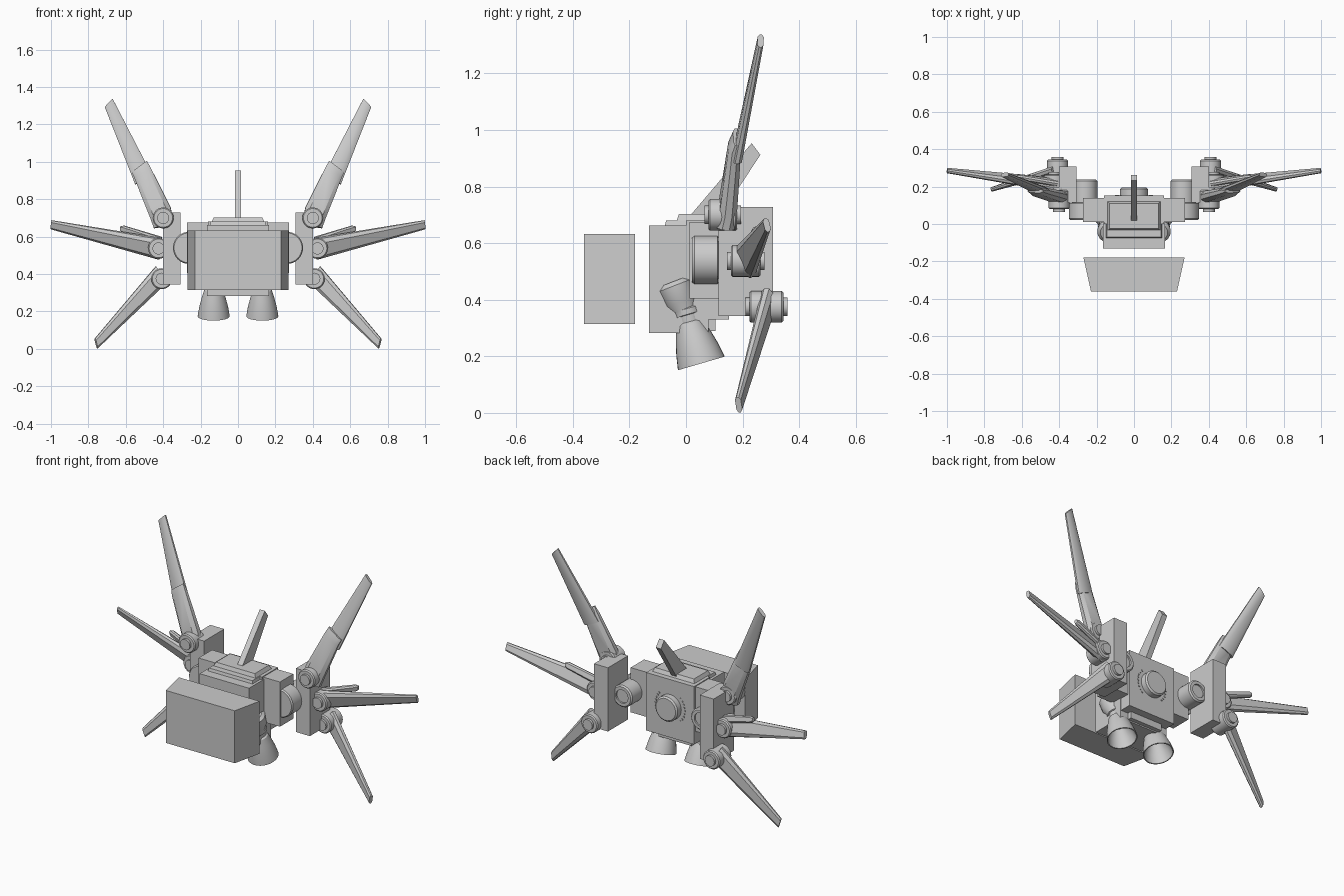
import bpy, bmesh, math
from mathutils import Vector, Matrix

cube = bpy.data.objects.get("Cube")
if cube:
    bpy.data.objects.remove(cube, do_unlink=True)

grey = bpy.data.materials.new("plain_grey")
grey.use_nodes = True
COLOUR = (0.6, 0.6, 0.6, 1)
grey.diffuse_color = COLOUR
grey.node_tree.nodes["Principled BSDF"].inputs["Base Color"].default_value = COLOUR


def finish(name, bm, mirror=False, bevel=0, segments=2):
    """Bevel, shade and link a part, mirrored across x where wanted."""
    if bevel:
        sharp = [e for e in bm.edges if e.is_manifold and e.calc_face_angle() > 0.5]
        bmesh.ops.bevel(bm, geom=sharp, offset=bevel, segments=segments,
                        profile=0.5, affect='EDGES', clamp_overlap=True)
    bmesh.ops.recalc_face_normals(bm, faces=bm.faces)
    mesh = bpy.data.meshes.new(name)
    bm.to_mesh(mesh)
    bm.free()
    mesh.materials.append(grey)
    ob = bpy.data.objects.new(name, mesh)
    bpy.context.scene.collection.objects.link(ob)
    bpy.ops.object.select_all(action='DESELECT')
    ob.select_set(True)
    bpy.context.view_layer.objects.active = ob
    bpy.ops.object.shade_smooth_by_angle(angle=math.radians(32))
    if mirror:
        ob.modifiers.new("mirror", 'MIRROR').use_mirror_merge = False
    return ob


def loft(name, rings, mirror=False, bevel=0, segments=2):
    """Join closed rings of points into a capped solid."""
    bm = bmesh.new()
    loops = [[bm.verts.new(p) for p in ring] for ring in rings]
    n = len(loops[0])
    for lo, hi in zip(loops, loops[1:]):
        for i in range(n):
            j = (i + 1) % n
            bm.faces.new((lo[i], lo[j], hi[j], hi[i]))
    bm.faces.new(loops[0])
    bm.faces.new(loops[-1])
    return finish(name, bm, mirror, bevel, segments)


def rect(x0, x1, y0, y1, z):
    return [(x0, y0, z), (x1, y0, z), (x1, y1, z), (x0, y1, z)]


def box(name, x, y, z, bevel=0.0, mirror=False, segments=2):
    return loft(name, [rect(*x, *y, h) for h in z], mirror, bevel, segments)


def lathe(name, start, axis, profile, mirror=False, sides=32):
    """Turn (radius, distance) pairs around an axis from a start point."""
    turn = Vector(axis).to_track_quat('Z', 'Y').to_matrix().to_4x4()
    place = Matrix.Translation(start) @ turn
    rings = []
    for r, d in profile:
        angles = [math.tau * i / sides for i in range(sides)]
        rings.append([place @ Vector((r * math.cos(a), r * math.sin(a), d)) for a in angles])
    return loft(name, rings, mirror)


def blade(name, stations):
    """Flat tapered blade: each station has two edge points and a thickness."""
    rings = []
    spine = Vector(stations[-1][0]) - Vector(stations[0][0])
    for a, b, t in stations:
        a, b = Vector(a), Vector(b)
        chord = b - a
        n = spine.cross(chord).normalized() * t / 2
        c = chord * 0.18
        rings.append([a + n * 0.4, a + c + n, b - c + n, b + n * 0.4,
                      b - n * 0.4, b - c - n, a + c - n, a - n * 0.4])
    return loft(name, rings, mirror=True)


# Detached tapered block at the front
loft("front_block", [[(-0.23, -0.36, z), (0.23, -0.36, z), (0.27, -0.18, z), (-0.27, -0.18, z)]
                     for z in (0.315, 0.632)])

# Central body with stepped top and bottom
box("body_front", (-0.165, 0.165), (-0.13, 0.08), (0.282, 0.663), 0.022)
box("body_back", (-0.16, 0.16), (0.0, 0.152), (0.33, 0.68), 0.04, segments=3)
box("body_base", (-0.11, 0.11), (-0.02, 0.105), (0.29, 0.36), 0.012)
loft("top_step", [rect(-0.155, 0.155, -0.08, 0.13, 0.64), rect(-0.145, 0.145, -0.07, 0.12, 0.68)],
     bevel=0.008)
loft("top_cap", [rect(-0.15, 0.15, -0.04, 0.13, 0.66), rect(-0.13, 0.13, -0.025, 0.11, 0.702)],
     bevel=0.008)

# Upright tail fin
outline = [(0.0, 0.68), (0.232, 0.953), (0.263, 0.912), (0.11, 0.68)]
loft("tail_fin", [[(x, y, z) for y, z in outline] for x in (-0.017, 0.017)], bevel=0.006)

# Round back hatch with a ring of small pips
lathe("back_hatch", (0, 0.13, 0.515), (0, 1, 0), [(0.075, 0), (0.075, 0.056), (0.066, 0.064)])
for side in (-1, 1):
    for k in range(-4, 5):
        a = math.radians(k * 11)
        x, z = side * 0.098 * math.cos(a), 0.515 + 0.098 * math.sin(a)
        box("hatch_pip", (x - 0.004, x + 0.004), (0.148, 0.156), (z - 0.004, z + 0.004))

# Side mounts and shoulder barrels
box("side_mount", (0.155, 0.272), (0.012, 0.14), (0.405, 0.675), 0.016, True)
lathe("shoulder_barrel", (0.262, 0.022, 0.54), (0, 1, 0),
      [(0.08, 0), (0.086, 0.008), (0.086, 0.09), (0.066, 0.092),
       (0.066, 0.208), (0.058, 0.216), (0.04, 0.216), (0.04, 0.206)], True)

# Wing pods
box("wing_pod", (0.307, 0.4), (0.115, 0.307), (0.343, 0.728), 0.018, True)

# Wing hinges: x, z, front y and back y
HINGES = {"upper": (0.4, 0.7, 0.065, 0.195),
          "middle": (0.425, 0.537, 0.145, 0.278),
          "lower": (0.408, 0.375, 0.21, 0.358)}
for label, (x, z, y0, y1) in HINGES.items():
    d = y1 - y0
    lathe(label + "_hinge", (x, y0, z), (0, 1, 0),
          [(0.032, 0), (0.032, 0.014), (0.05, 0.014), (0.056, 0.02), (0.056, d - 0.02),
           (0.05, d - 0.014), (0.032, d - 0.014), (0.032, d)], True)

# Wings
blade("upper_wing_root", [((0.345, 0.14, 0.67), (0.45, 0.14, 0.645), 0.062),
                          ((0.36, 0.145, 0.755), (0.465, 0.15, 0.69), 0.062),
                          ((0.465, 0.172, 0.965), (0.555, 0.172, 0.915), 0.045),
                          ((0.487, 0.176, 1.005), (0.568, 0.178, 0.945), 0.02)])
blade("upper_wing_tip", [((0.455, 0.18, 0.92), (0.55, 0.18, 0.88), 0.035),
                         ((0.67, 0.265, 1.337), (0.712, 0.262, 1.292), 0.022)])
blade("middle_wing", [((0.42, 0.185, 0.59), (0.42, 0.235, 0.48), 0.05),
                      ((0.998, 0.28, 0.687), (1.0, 0.292, 0.64), 0.022)])
blade("middle_winglet", [((0.41, 0.21, 0.597), (0.41, 0.23, 0.555), 0.03),
                         ((0.61, 0.245, 0.658), (0.615, 0.255, 0.622), 0.028),
                         ((0.628, 0.25, 0.655), (0.628, 0.255, 0.632), 0.018)])
blade("lower_wing", [((0.44, 0.285, 0.44), (0.385, 0.295, 0.35), 0.045),
                     ((0.765, 0.182, 0.055), (0.752, 0.19, 0.002), 0.022)])

# Thruster elbows and hollow bells
lathe("thruster_elbow", (0.13, -0.04, 0.45), (0, 0.36, -0.93),
      [(0.05, -0.015), (0.066, 0), (0.062, 0.06), (0.048, 0.09), (0.048, 0.11)], True)
lathe("thruster_neck", (0.13, -0.003, 0.375), (0, 0.28, -0.96),
      [(0.04, 0), (0.05, 0.008), (0.05, 0.028), (0.042, 0.03), (0.042, 0.065)], True)
lathe("thruster_bell", (0.13, 0.013, 0.316), (0, 0.28, -0.96),
      [(0.035, -0.012), (0.05, 0), (0.064, 0.045), (0.077, 0.095), (0.086, 0.147),
       (0.08, 0.147), (0.068, 0.095), (0.042, 0.04)], True)
